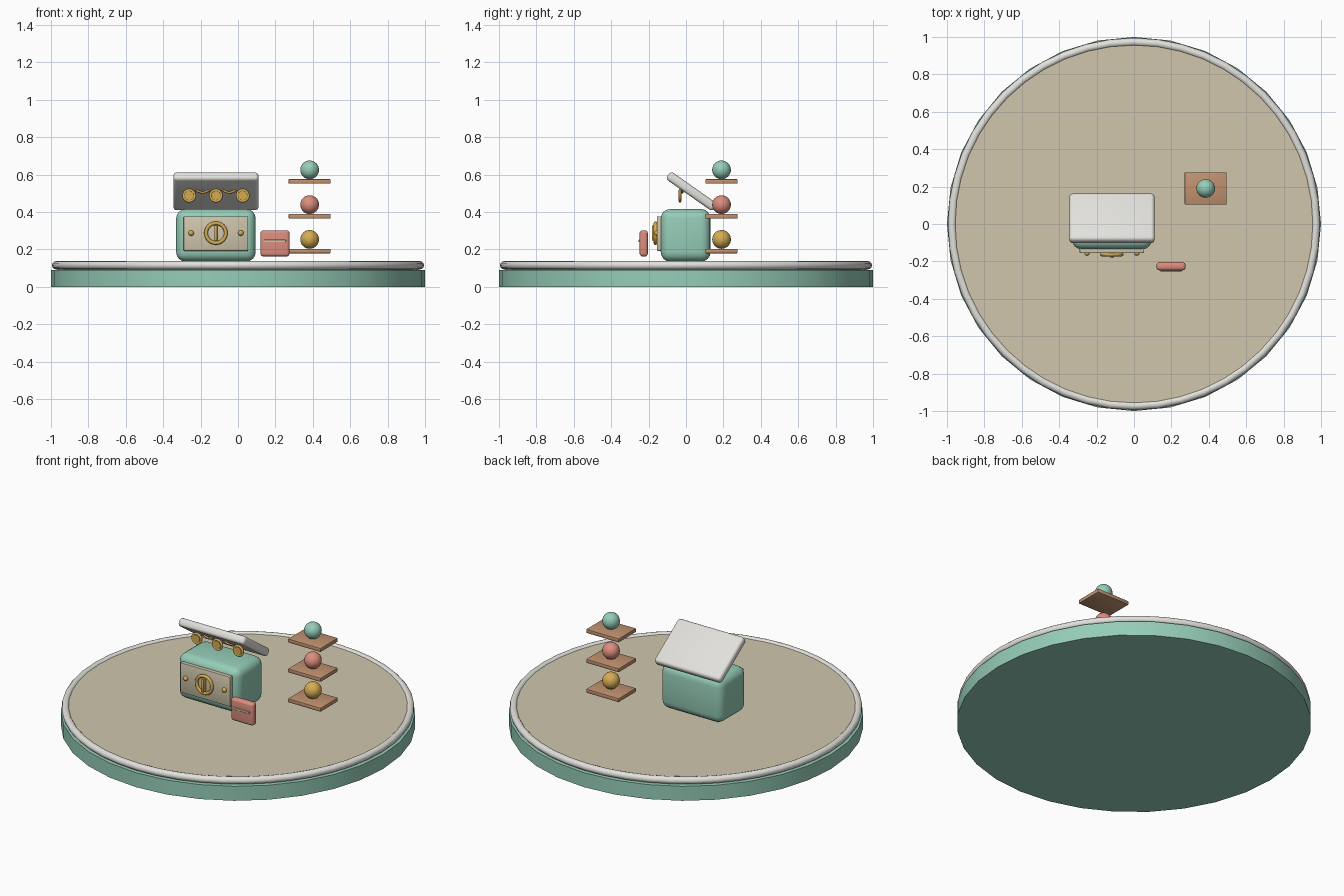
import bpy
import math

cube = bpy.data.objects.get("Cube")
if cube:
    bpy.data.objects.remove(cube, do_unlink=True)


def material(name, srgb):
    color = [(c / 255 / 12.92 if c < 11 else ((c / 255 + 0.055) / 1.055) ** 2.4) for c in srgb] + [1]
    m = bpy.data.materials.new(name)
    m.use_nodes = True
    m.diffuse_color = color
    m.node_tree.nodes["Principled BSDF"].inputs["Base Color"].default_value = color
    return m


MINT = material("mint green", (150, 205, 184))
SAND = material("sand", (208, 198, 172))
WHITE = material("off white", (226, 225, 220))
GOLD = material("gold", (212, 172, 84))
CORAL = material("coral", (220, 142, 126))
WOOD = material("wood", (193, 146, 112))

FACING = (math.pi / 2, 0, 0)  # turns a disc or ring to face the front


def finish(name, mat, angle=35):
    ob = bpy.context.object
    ob.name = name
    ob.data.materials.append(mat)
    bpy.ops.object.shade_smooth_by_angle(angle=math.radians(angle))
    return ob


def box(name, mat, loc, size, bevel=0.0, tilt=0.0, segments=4):
    bpy.ops.mesh.primitive_cube_add(size=1, location=loc, rotation=(tilt, 0, 0))
    bpy.context.object.scale = size
    bpy.ops.object.transform_apply(location=False, rotation=False, scale=True)
    if bevel:
        mod = bpy.context.object.modifiers.new("Bevel", 'BEVEL')
        mod.width = bevel
        mod.segments = segments
        bpy.ops.object.modifier_apply(modifier=mod.name)
    return finish(name, mat)


def cylinder(name, mat, loc, radius, depth, rot=(0, 0, 0), sides=32):
    bpy.ops.mesh.primitive_cylinder_add(vertices=sides, radius=radius, depth=depth,
                                        location=loc, rotation=rot)
    return finish(name, mat)


def ring(name, mat, loc, major, minor, rot=(0, 0, 0), sides=32):
    bpy.ops.mesh.primitive_torus_add(major_radius=major, minor_radius=minor, location=loc,
                                     rotation=rot, major_segments=sides, minor_segments=12)
    return finish(name, mat, 60)


def ball(name, mat, loc, radius):
    bpy.ops.mesh.primitive_uv_sphere_add(segments=24, ring_count=16, radius=radius, location=loc)
    return finish(name, mat)


# Round stand with a raised floor and rim
cylinder("stand_base", MINT, (0, 0, 0.045), 1.0, 0.09)
cylinder("stand_floor", SAND, (0, 0, 0.108), 0.965, 0.04, sides=48)
ring("stand_rim", WHITE, (0, 0, 0.115), 0.973, 0.022, sides=48)

# Chest body, front panel and open lid
CX, PANEL_Z = -0.118, 0.287
box("chest_body", MINT, (CX, -0.002, 0.275), (0.425, 0.266, 0.28), 0.05)
box("front_panel", SAND, (CX, -0.142, 0.284), (0.345, 0.026, 0.185), 0.004, segments=2)
box("chest_lid", WHITE, (CX, 0.03, 0.51), (0.455, 0.305, 0.05), 0.018, tilt=-math.radians(35))

# Dial with its slot bar, and a knob on each side
ring("dial_ring", GOLD, (CX, -0.163, PANEL_Z), 0.053, 0.010, FACING)
box("dial_bar", GOLD, (CX, -0.168, PANEL_Z), (0.017, 0.03, 0.082), 0.005, segments=2)
for side, x in (("right", -0.251), ("left", 0.015)):
    ball(side + "_knob", GOLD, (x, -0.155, PANEL_Z), 0.015)

# Medallions hanging inside the lid
SPACING, HANG_Y, HANG_Z = 0.143, -0.032, 0.487
for i in (-1, 0, 1):
    spot = (CX + i * SPACING, HANG_Y, HANG_Z)
    cylinder("medallion_disc", GOLD, spot, 0.025, 0.016, FACING, 24)
    ring("medallion_ring", GOLD, spot, 0.030, 0.007, FACING, 24)

# Draped cord joining the medallions
curve = bpy.data.curves.new("medallion_cord", 'CURVE')
curve.dimensions = '3D'
curve.bevel_depth = 0.006
curve.bevel_resolution = 2
curve.use_fill_caps = True
for i in (-1, 0):
    line = curve.splines.new('POLY')
    line.points.add(8)
    for k, p in enumerate(line.points):
        t = k / 8
        p.co = (CX + (i + 0.2 + 0.6 * t) * SPACING, HANG_Y + 0.012,
                0.522 - 0.018 * math.sin(math.pi * t), 1)
curve.materials.append(GOLD)
cord = bpy.data.objects.new("medallion_cord", curve)
bpy.context.collection.objects.link(cord)

# Small ticket standing in front, with a slim stripe
box("ticket", CORAL, (0.198, -0.226, 0.232), (0.155, 0.044, 0.14), 0.016)
box("ticket_stripe", SAND, (0.198, -0.249, 0.245), (0.115, 0.009, 0.014), 0.002, segments=1)

# Three floating shelves, each with a ball
for i, mat in enumerate((GOLD, CORAL, MINT)):
    z = 0.191 + i * 0.186
    box("shelf", WOOD, (0.383, 0.19, z), (0.225, 0.172, 0.024), 0.004, segments=2)
    ball("shelf_ball", mat, (0.383, 0.19, z + 0.062), 0.05)
